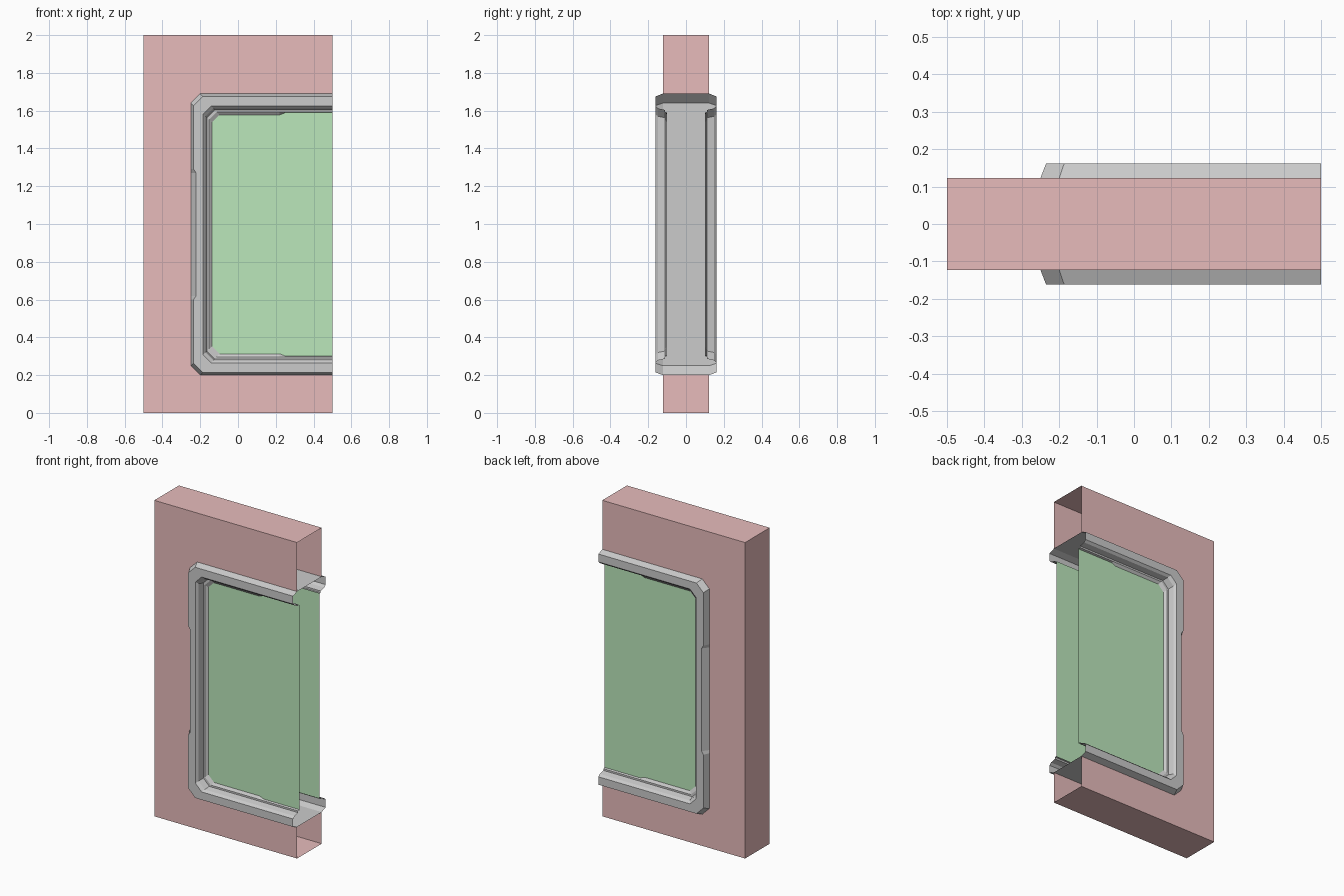
import bpy, bmesh

if "Cube" in bpy.data.objects:
    bpy.data.objects.remove(bpy.data.objects["Cube"])

X0, X1, H, W = -0.5, 0.5, 2.0, 0.123      # wall extents and half thickness
L, B, T = -0.25, 0.20, 1.69               # outer outline of the frame


def material(name, col):
    m = bpy.data.materials.new(name)
    m.diffuse_color = (*col, 1)
    m.use_nodes = True
    m.node_tree.nodes["Principled BSDF"].inputs["Base Color"].default_value = m.diffuse_color
    return m


def make(name, bm, mat=None):
    bmesh.ops.remove_doubles(bm, verts=bm.verts, dist=1e-5)
    bmesh.ops.recalc_face_normals(bm, faces=bm.faces)
    me = bpy.data.meshes.new(name)
    bm.to_mesh(me)
    bm.free()
    ob = bpy.data.objects.new(name, me)
    bpy.context.collection.objects.link(ob)
    if mat:
        me.materials.append(mat)
    return ob


def ring(t, side=0.0, lip=0.0):
    """C-shaped chamfered outline inset by t; side and lip shift the notched runs."""
    c = 0.05 - 0.1 * t
    l, b, mid = L + t, B + t, (B + T) / 2
    low = [(X1, b - lip), (0.25, b - lip), (0.22, b), (l + c, b), (l, b + c),
           (l, mid - 0.345), (l + side, mid - 0.325)]
    return low + [(x, 2 * mid - z) for x, z in reversed(low)]


def face(bm, pts):
    return bm.faces.new([bm.verts.new(p) for p in pts])


red = material("wall_red", (0.8, 0.5, 0.5))
green = material("pane_green", (0.5, 0.8, 0.5))

# Wall: hollow shell, open at the right end, with the window cut out
bm = bmesh.new()
outline = ring(0) + [(X1, H), (X0, H), (X0, 0), (X1, 0)]
for y in (-W, W):
    face(bm, [(x, y, z) for x, z in outline])
path = [(X1, 0), (X0, 0), (X0, H), (X1, H)]
for (xa, za), (xb, zb) in zip(path, path[1:]):
    face(bm, [(xa, -W, za), (xb, -W, zb), (xb, W, zb), (xa, W, za)])
make("wall", bm, red)

# Frame: section swept round the outline, front lip to back lip
# inset, depth, side notch, lip notch
section = [(0, W, 0, 0), (0.015, 0.162, 0.013, 0), (0.065, 0.162, 0, 0),
           (0.078, 0.148, 0, 0), (0.086, 0.112, 0, 0), (0.097, 0.112, 0, 0),
           (0.113, 0.1, 0, 0.012)]
full = [(t, -d, s, p) for t, d, s, p in reversed(section)] + section
bm = bmesh.new()
rows = [[bm.verts.new((x, y, z)) for x, z in ring(t, s, p)] for t, y, s, p in full]
for a, b in zip(rows, rows[1:]):
    for i in range(len(a) - 1):
        bm.faces.new((a[i], a[i + 1], b[i + 1], b[i]))
make("window_frame", bm)

# Panes: one sheet at each side, tucked just behind the lips
for name, y in (("front_pane", -0.099), ("back_pane", 0.099)):
    bm = bmesh.new()
    face(bm, [(x, y, z) for x, z in ring(0.095)])
    make(name, bm, green)
